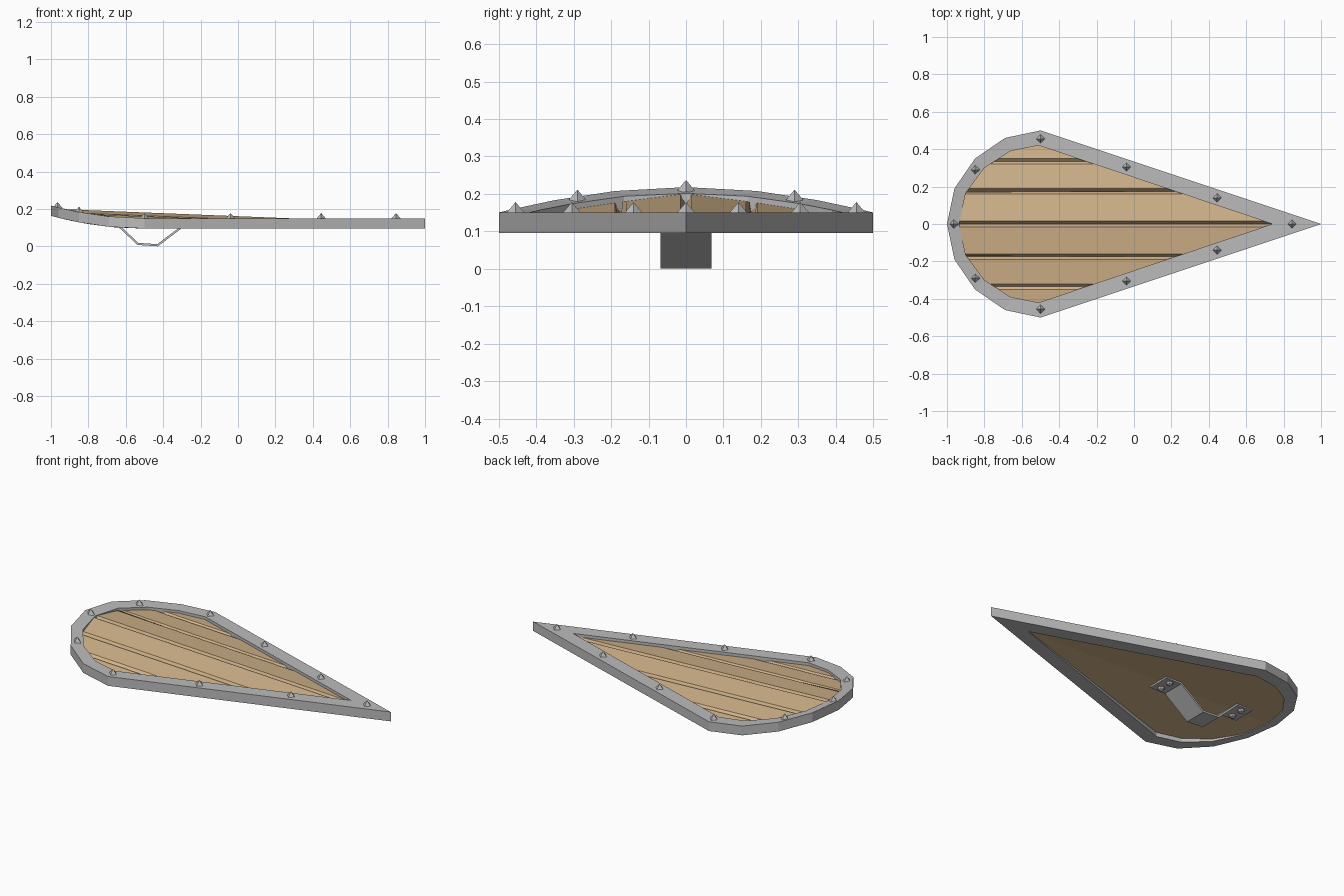
import bpy
import bmesh
from mathutils import Vector

cube = bpy.data.objects.get("Cube")
if cube:
    bpy.data.objects.remove(cube, do_unlink=True)


def make_material(name, rgb):
    mat = bpy.data.materials.new(name)
    mat.use_nodes = True
    color = (*rgb, 1.0)
    mat.diffuse_color = color
    mat.node_tree.nodes["Principled BSDF"].inputs["Base Color"].default_value = color
    return mat


STEEL = make_material("grey steel", (0.5, 0.5, 0.5))
WOOD = make_material("tan wood", (0.65, 0.46, 0.26))


def finish(bm, name, mat):
    bmesh.ops.recalc_face_normals(bm, faces=bm.faces)
    mesh = bpy.data.meshes.new(name)
    bm.to_mesh(mesh)
    bm.free()
    mesh.materials.append(mat)
    obj = bpy.data.objects.new(name, mesh)
    bpy.context.collection.objects.link(obj)
    return obj


def mirrored_loop(half):
    """Close a half outline, given from tip to head, across the centre line."""
    return half + [(x, -y) for x, y in reversed(half[1:-1])]


OUTER = mirrored_loop([(1, 0), (-0.5, 0.5), (-0.69, 0.46), (-0.85, 0.35), (-0.96, 0.19), (-1, 0)])
INNER = mirrored_loop([(0.74, 0), (-0.51, 0.42), (-0.66, 0.39), (-0.8, 0.3), (-0.9, 0.165), (-0.935, 0)])
RIM_DEPTH = 0.055


def rim_top(x):
    """Rim height, curling upward toward the rounded head."""
    return 0.15 + 0.068 * (max(0, -0.5 - x) / 0.5) ** 2


# Steel rim
bm = bmesh.new()
rings = []
for loop, drop in ((OUTER, 0), (INNER, 0), (INNER, RIM_DEPTH), (OUTER, RIM_DEPTH)):
    rings.append([bm.verts.new((x, y, rim_top(x) - drop)) for x, y in loop])
n = len(OUTER)
for r in range(4):
    a, b = rings[r], rings[(r + 1) % 4]
    for i in range(n):
        j = (i + 1) % n
        bm.faces.new((a[i], a[j], b[j], b[i]))
finish(bm, "rim", STEEL)


# Wooden board: a shallow tent with V grooves between the planks
GROOVES = (0, 0.175, 0.335)
HALF_GROOVE = 0.015


def board_top(x, y):
    return 0.163 - 0.04 * x - 0.12 * abs(y)


def board_under(x, y):
    return 0.122 - 0.03 * x - 0.04 * abs(y)


bm = bmesh.new()
edge = [Vector(i).lerp(Vector(o), 0.2) for i, o in zip(INNER, OUTER)]
face = bm.faces.new([bm.verts.new((p.x, p.y, 0)) for p in edge])
ext = bmesh.ops.extrude_face_region(bm, geom=[face])
for v in ext["geom"]:
    if isinstance(v, bmesh.types.BMVert):
        v.co.z = 1
cuts = {s * g + d for g in GROOVES for s in (-1, 1) for d in (-HALF_GROOVE, 0, HALF_GROOVE)}
for c in cuts:
    bmesh.ops.bisect_plane(bm, geom=bm.verts[:] + bm.edges[:] + bm.faces[:],
                           plane_co=(0, c, 0), plane_no=(0, 1, 0), dist=1e-5)
for v in bm.verts:
    x, y, level = v.co
    top, under = board_top(x, y), board_under(x, y)
    if level < 0.5:
        v.co.z = under
    elif any(abs(abs(y) - g) < 1e-4 for g in GROOVES):
        v.co.z = top - max(0, min(0.03, top - under - 0.004))
    else:
        v.co.z = top
finish(bm, "planks", WOOD)


# Pyramid studs around the rim
bm = bmesh.new()
side_studs = [(-0.85, 0.29), (-0.5, 0.455), (-0.04, 0.305), (0.445, 0.14)]
studs = [(-0.965, 0), (0.845, 0)] + [(x, s * y) for x, y in side_studs for s in (-1, 1)]
for x, y in studs:
    z = rim_top(x)
    base = [bm.verts.new((x + dx, y + dy, z - 0.004))
            for dx, dy in ((0.027, 0), (0, 0.027), (-0.027, 0), (0, -0.027))]
    tip = bm.verts.new((x, y, z + 0.028))
    bm.faces.new(base)
    for i in range(4):
        bm.faces.new((base[i], base[(i + 1) % 4], tip))
finish(bm, "rim_studs", STEEL)


# Bent strap handle underneath
PATH = [(-0.77, 0.141), (-0.667, 0.137), (-0.535, 0.013), (-0.43, 0.006), (-0.275, 0.123), (-0.17, 0.122)]
bm = bmesh.new()
strap = [[bm.verts.new((x, y, z)) for y in (-0.068, 0.068)] for x, z in PATH]
for a, b in zip(strap, strap[1:]):
    bm.faces.new((a[0], a[1], b[1], b[0]))
handle = finish(bm, "handle", STEEL)
solid = handle.modifiers.new("thickness", 'SOLIDIFY')
solid.thickness = 0.012
solid.offset = 0

# Rivets holding the handle ends
bm = bmesh.new()
for x, z in ((-0.72, 0.135), (-0.22, 0.118)):
    for y in (-0.036, 0.036):
        made = bmesh.ops.create_uvsphere(bm, u_segments=8, v_segments=4, radius=0.022)
        for v in made["verts"]:
            v.co = Vector((x, y, z)) + Vector((v.co.x, v.co.y, v.co.z * 0.85))
finish(bm, "handle_rivets", STEEL)
